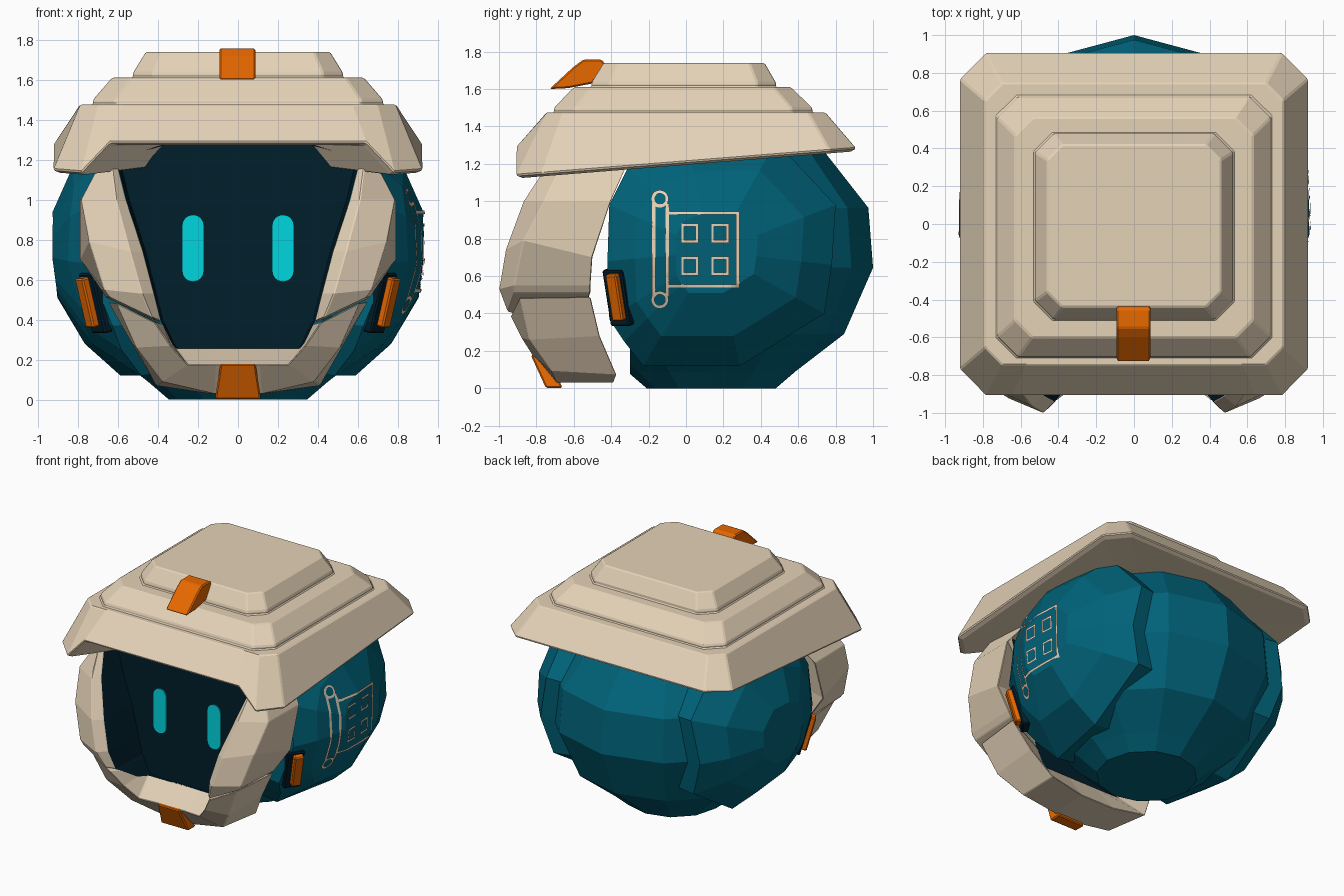
import bpy, bmesh, math
from mathutils import Vector, Matrix
from mathutils.bvhtree import BVHTree

if "Cube" in bpy.data.objects:
    bpy.data.objects.remove(bpy.data.objects["Cube"])


def material(name, rgb):
    m = bpy.data.materials.new(name)
    m.diffuse_color = (*rgb, 1)
    m.use_nodes = True
    m.node_tree.nodes["Principled BSDF"].inputs["Base Color"].default_value = m.diffuse_color
    return m


BEIGE = material("sand beige", (0.78, 0.645, 0.475))
TEAL = material("deep teal", (0.0, 0.122, 0.19))
DARK = material("dark navy", (0.0, 0.013, 0.024))
ORANGE = material("orange", (0.82, 0.142, 0.0))
CYAN = material("bright cyan", (0.0, 0.68, 0.74))


def add(name, verts, faces, mat, mirror=False, bevel=0, recalc=True):
    me = bpy.data.meshes.new(name)
    bm = bmesh.new()
    vs = [bm.verts.new(v) for v in verts]
    for f in faces:
        bm.faces.new([vs[i] for i in f])
    if recalc:
        bmesh.ops.recalc_face_normals(bm, faces=bm.faces)
    bm.to_mesh(me)
    bm.free()
    me.materials.append(mat)
    ob = bpy.data.objects.new(name, me)
    bpy.context.collection.objects.link(ob)
    if bevel:
        b = ob.modifiers.new("bevel", 'BEVEL')
        b.width, b.segments, b.limit_method = bevel, 1, 'ANGLE'
    if mirror:
        m = ob.modifiers.new("mirror", 'MIRROR')
        m.use_mirror_merge = False
    return ob


def loft(name, rings, mat, **kw):
    """Closed skin over equal-sized closed rings, capped at both ends."""
    n = len(rings[0])
    verts = [p for r in rings for p in r]
    faces = [(a * n + i, a * n + (i + 1) % n, (a + 1) * n + (i + 1) % n, (a + 1) * n + i)
             for a in range(len(rings) - 1) for i in range(n)]
    faces += [tuple(range(n)), tuple(range(len(verts) - n, len(verts)))]
    return add(name, verts, faces, mat, **kw)


def flip(p):
    return (-p[0], p[1], p[2])


# Stepped hat: chamfered squares stacked, brim tilted and arched at the front
def square(hx, y0, y1, c, z, arch=0.0):
    k = 0.82 * (hx - c)
    pts = [(-hx + c, y0), (-k, y0), (k, y0), (hx - c, y0), (hx, y0 + c),
           (hx, y1 - c), (hx - c, y1), (-hx + c, y1), (-hx, y1 - c), (-hx, y0 + c)]
    out = []
    for i, (x, y) in enumerate(pts):
        h = z(y) if callable(z) else z
        out.append((x, y, h + (arch if i in (1, 2) else 0)))
    return out


def brim(y):
    return 1.122 + (y + 0.91) * 0.08


loft("stepped_hat", [
    square(0.56, -0.60, 0.60, 0.10, lambda y: brim(y) + 0.015, 0.12),
    square(0.89, -0.88, 0.88, 0.13, brim, 0.15),
    square(0.925, -0.91, 0.91, 0.14, lambda y: brim(y) + 0.015, 0.15),
    square(0.79, -0.745, 0.745, 0.09, 1.475),
    square(0.725, -0.705, 0.675, 0.11, 1.475),
    square(0.725, -0.705, 0.675, 0.11, 1.50),
    square(0.63, -0.60, 0.56, 0.09, 1.61),
    square(0.525, -0.505, 0.48, 0.10, 1.61),
    square(0.525, -0.505, 0.48, 0.10, 1.635),
    square(0.46, -0.44, 0.42, 0.08, 1.74)], BEIGE, bevel=0.008)

# Orange hat badge: side profile extruded across x
badge = [(-.73, 1.60), (-.60, 1.72), (-.55, 1.757), (-.45, 1.757),
         (-.43, 1.73), (-.50, 1.63), (-.63, 1.605)]
loft("hat_badge", [[(x, y, z) for y, z in badge] for x in (-.093, .087)], ORANGE, bevel=0.008)

# Faceted head ball, flattened behind the face
RINGS = [(.345, 0), (.45, .09), (.71, .29), (.865, .645), (.84, .965), (.605, 1.265), (.3, 1.42)]
ball = loft("head_ball", [[(r * math.sin(i * math.pi / 6), .135 + r * math.cos(i * math.pi / 6), z)
                           for i in range(12)] for r, z in RINGS], TEAL)
bm = bmesh.new()
bm.from_mesh(ball.data)
bmesh.ops.bisect_plane(bm, geom=bm.verts[:] + bm.edges[:] + bm.faces[:],
                       plane_co=(0, -.30, 0), plane_no=(0, -1, 0), clear_outer=True)
bmesh.ops.holes_fill(bm, edges=[e for e in bm.edges if e.is_boundary])
bmesh.ops.recalc_face_normals(bm, faces=bm.faces)
bm.to_mesh(ball.data)
bm.free()

# Side shells: faceted domes following an ellipsoid
OUTLINE = [(-.41, .37), (-.42, .68), (-.41, .98), (-.31, 1.18), (0, 1.31), (.48, 1.32),
           (.80, .98), (.78, .66), (.74, .40), (.29, .12), (-.23, .12), (-.33, .25)]


def shell_ring(k, inset=0.0):
    out = []
    for y, z in OUTLINE:
        y, z = .15 + (y - .15) * k, .73 + (z - .73) * k
        q = 1 - ((y - .13) / .92) ** 2 - ((z - .76) / .835) ** 2
        out.append((.95 * math.sqrt(max(q, .05)) - inset, y, z))
    return out


shell = loft("side_shell", [shell_ring(.97, .2), shell_ring(1), shell_ring(.74), shell_ring(.36)],
             TEAL, mirror=True)

# Face frame: each station is rear, outer, front ridge, inner edge
CHEEK = [[(.62, -.30, 1.22), (.68, -.66, 1.20), (.635, -.74, 1.20), (.61, -.71, 1.20)],
         [(.79, -.40, 1.00), (.785, -.76, 1.00), (.61, -.87, 1.00), (.56, -.82, 1.00)],
         [(.79, -.50, .70), (.745, -.87, .79), (.54, -.965, .74), (.475, -.91, .74)],
         [(.685, -.51, .55), (.67, -.92, .55), (.48, -1.0, .53), (.42, -.94, .53)],
         [(.66, -.51, .51), (.64, -.92, .51), (.43, -.955, .41), (.385, -.90, .39)]]
CHIN = [[(.65, -.51, .49), (.61, -.89, .485), (.415, -.94, .385), (.375, -.87, .375)],
        [(.53, -.46, .28), (.51, -.84, .26), (.335, -.88, .27), (.33, -.72, .28)],
        [(.41, -.37, .07), (.38, -.72, .09), (.25, -.82, .175), (.31, -.62, .255)],
        [(.14, -.385, .03), (.12, -.69, .03), (.11, -.81, .175), (.12, -.62, .255)]]


def section(s):
    g = s[3]
    return s + [(g[0] * 1.04, -.55, g[2])]


cheek = [section(s) for s in CHEEK]
chin = [section(s) for s in CHIN]
loft("cheek_frame", cheek, BEIGE, mirror=True, bevel=0.005)
loft("chin_frame", chin + [[flip(p) for p in s] for s in reversed(chin)], BEIGE, bevel=0.005)

# Dark recessed face inside the frame
edge = [(.36, -.64, 1.28)] + [s[3] for s in CHEEK + CHIN]
rim = edge + [flip(p) for p in reversed(edge)]
loft("face_visor", [[(x, -.565, z) for x, y, z in rim], rim,
                    [(x * .97, -.60, z) for x, y, z in rim]], DARK)

# Eyes: thin upright capsules
capsule = [(.055 * math.cos(a), .757 + .055 * math.sin(a) + (.113 if i < 9 else -.113))
           for i, a in enumerate([k * math.pi / 8 for k in range(9)] +
                                 [math.pi + k * math.pi / 8 for k in range(9)])]
loft("eye", [[(.225 + x, y, z) for x, z in capsule] for y in (-.609, -.601)], CYAN, mirror=True)

# Orange chin tab
loft("chin_tab", [[(-a, y, z), (a, y, z), (a, y + .09, z), (-a, y + .09, z)]
                  for a, y, z in ((.088, -.83, .178), (.115, -.75, .003))], ORANGE, bevel=0.008)


# Side clips: orange bar on a dark backing plate, tilted up and turned forward
def bar(name, c, size, mat):
    rot = Matrix.Rotation(-.6, 3, 'Z') @ Matrix.Rotation(.27, 3, 'Y')
    rings = [[tuple(Vector(c) + rot @ Vector((sx * size[0] / 2, sy * size[1] / 2, sz * size[2] / 2)))
              for sx, sy in ((-1, -1), (1, -1), (1, 1), (-1, 1))] for sz in (-1, 1)]
    loft(name, rings, mat, mirror=True, bevel=0.008)


bar("clip_backing", (.70, -.355, .49), (.08, .125, .31), DARK)
bar("side_clip", (.743, -.368, .49), (.07, .07, .255), ORANGE)

# Scroll-and-grid emblem: thin strips laid over the right shell
tree = BVHTree.FromPolygons([v.co for v in shell.data.vertices],
                            [p.vertices[:] for p in shell.data.polygons])
ev, ef = [], []


def lay(y, z):
    hit = tree.ray_cast(Vector((2, y, z)), Vector((-1, 0, 0)))[0]
    ev.append(((hit.x if hit else .8) + .009, y, z))


def stroke(p, q, w=.02, step=.02):
    p, q = Vector(p), Vector(q)
    d = (q - p).normalized()
    side = Vector((-d.y, d.x)) * w / 2
    p, q = p - d * w / 2, q + d * w / 2
    n = max(1, int((q - p).length / step))
    base = len(ev)
    for i in range(n + 1):
        c = p.lerp(q, i / n)
        lay(*(c - side))
        lay(*(c + side))
    ef.extend((base + 2 * i, base + 2 * i + 2, base + 2 * i + 3, base + 2 * i + 1) for i in range(n))


def box(y0, y1, z0, z1, w=.018):
    c = [(y0, z0), (y1, z0), (y1, z1), (y0, z1)]
    for i in range(4):
        stroke(c[i], c[(i + 1) % 4], w)


def circle(cy, cz, r, w=.018, n=20):
    base = len(ev)
    for i in range(n):
        a = i * 2 * math.pi / n
        for k in (r + w / 2, r - w / 2):
            lay(cy + k * math.cos(a), cz + k * math.sin(a))
    for i in range(n):
        a, b = base + 2 * i, base + 2 * ((i + 1) % n)
        ef.append((a, b, b + 1, a + 1))


box(-.10, .277, .545, .937)
for y in (-.172, -.10):
    stroke((y, .50), (y, .98), .018)
for z in (1.013, .473):
    circle(-.14, z, .038)
for y in (-.02, .142):
    for z in (.61, .785):
        box(y, y + .08, z, z + .088, .016)
add("shell_emblem", ev, ef, BEIGE, recalc=False)
